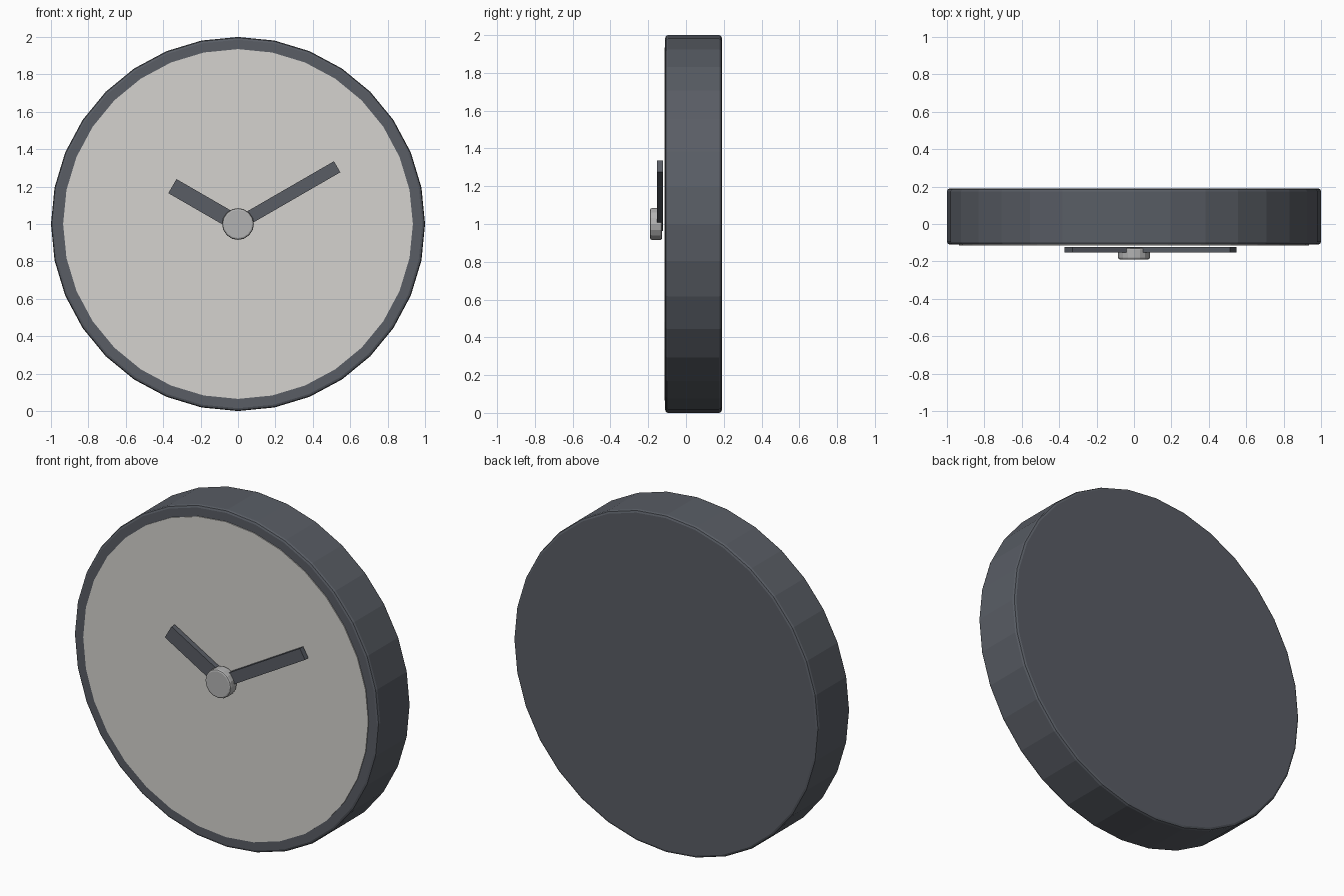
import bpy, math

if "Cube" in bpy.data.objects:
    bpy.data.objects.remove(bpy.data.objects["Cube"])

CENTRE_Z = 1.0


def paint(obj, name, rgb):
    mat = bpy.data.materials.get(name) or bpy.data.materials.new(name)
    mat.diffuse_color = (*rgb, 1)
    mat.use_nodes = True
    mat.node_tree.nodes["Principled BSDF"].inputs["Base Color"].default_value = mat.diffuse_color
    obj.data.materials.append(mat)


def bevel(obj, width, segments):
    mod = obj.modifiers.new("edge_bevel", 'BEVEL')
    mod.width = width
    mod.segments = segments
    mod.limit_method = 'ANGLE'
    mod.angle_limit = math.radians(40)


def disc(name, radius, sides, y_front, y_back):
    bpy.ops.mesh.primitive_cylinder_add(
        vertices=sides, radius=radius, depth=y_back - y_front,
        location=(0, (y_front + y_back) / 2, CENTRE_Z),
        rotation=(math.pi / 2, 0, 0))
    obj = bpy.context.object
    obj.name = name
    return obj


def hand(name, length, width, angle):
    # bar that starts at the clock centre and points along the given angle
    a = math.radians(angle)
    bpy.ops.mesh.primitive_cube_add(
        size=1,
        location=(math.cos(a) * length / 2, -0.138, CENTRE_Z + math.sin(a) * length / 2),
        rotation=(0, -a, 0))
    obj = bpy.context.object
    obj.name = name
    obj.scale = (length, 0.031, width)
    paint(obj, "dark_slate", DARK)


DARK = (0.10, 0.11, 0.13)

# Round case with softened rim
case = disc("clock_case", 1.0, 32, -0.11, 0.19)
paint(case, "dark_slate", DARK)
bevel(case, 0.015, 2)

# Pale dial set slightly proud of the case
dial = disc("dial", 0.935, 32, -0.115, -0.09)
paint(dial, "warm_white", (0.66, 0.65, 0.62))

# Hands
hand("hour_hand", 0.405, 0.087, 150)
hand("minute_hand", 0.612, 0.068, 30)

# Centre cap
cap = disc("centre_cap", 0.085, 16, -0.19, -0.127)
paint(cap, "light_metal", (0.45, 0.45, 0.45))
bevel(cap, 0.01, 2)
